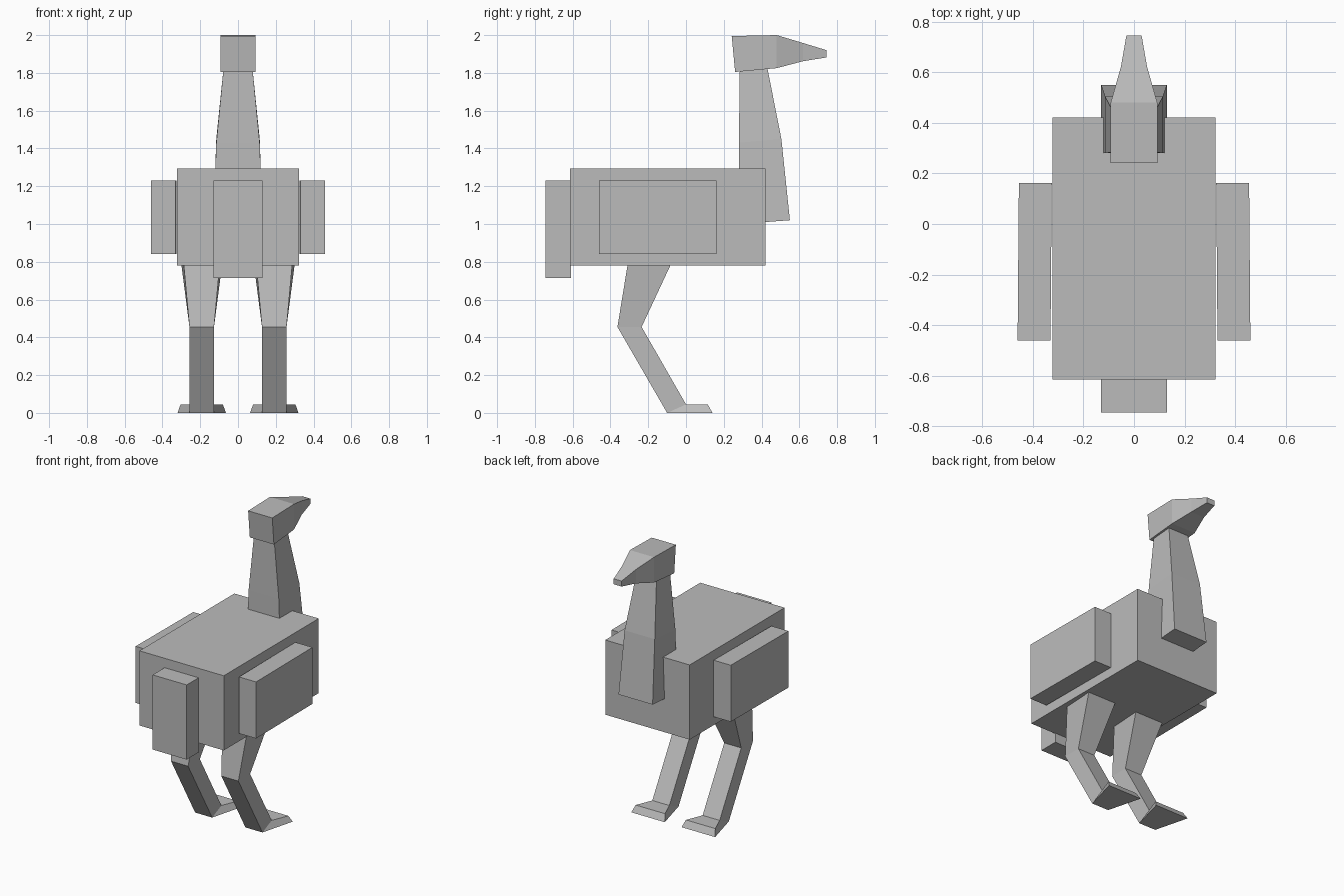
import bpy
import bmesh

cube = bpy.data.objects.get("Cube")
if cube:
    bpy.data.objects.remove(cube, do_unlink=True)

grey = bpy.data.materials.new("plain_grey")
grey.use_nodes = True
COLOUR = (0.5, 0.5, 0.5, 1.0)
grey.diffuse_color = COLOUR
grey.node_tree.nodes["Principled BSDF"].inputs["Base Color"].default_value = COLOUR


def loft(name, rings, centre_x=0.0):
    """Skin four-sided rings; each ring is two (y, z, half width) edges."""
    bm = bmesh.new()
    loops = []
    for (ya, za, wa), (yb, zb, wb) in rings:
        corners = ((-wa, ya, za), (wa, ya, za), (wb, yb, zb), (-wb, yb, zb))
        loops.append([bm.verts.new((centre_x + x, y, z)) for x, y, z in corners])
    for low, high in zip(loops, loops[1:]):
        for i in range(4):
            j = (i + 1) % 4
            bm.faces.new((low[i], low[j], high[j], high[i]))
    bm.faces.new(loops[0])
    bm.faces.new(loops[-1])
    bmesh.ops.recalc_face_normals(bm, faces=bm.faces)
    mesh = bpy.data.meshes.new(name)
    bm.to_mesh(mesh)
    bm.free()
    mesh.materials.append(grey)
    obj = bpy.data.objects.new(name, mesh)
    bpy.context.collection.objects.link(obj)
    return obj


def box(name, half_width, y0, y1, z0, z1, centre_x=0.0):
    w = half_width
    return loft(name, [((y0, z0, w), (y1, z0, w)), ((y0, z1, w), (y1, z1, w))], centre_x)


# Body and hanging tail
box("body", 0.322, -0.615, 0.42, 0.78, 1.295)
box("tail", 0.13, -0.745, -0.61, 0.715, 1.23)

# Neck, tapering upward from the chest
loft("neck", [
    ((0.28, 1.0, 0.13), (0.55, 1.02, 0.13)),
    ((0.28, 1.43, 0.115), (0.505, 1.45, 0.115)),
    ((0.285, 1.84, 0.075), (0.428, 1.84, 0.075)),
])

# Head with a narrowing beak
loft("head", [
    ((0.26, 1.805, 0.092), (0.242, 1.995, 0.092)),
    ((0.48, 1.825, 0.092), (0.48, 2.0, 0.092)),
    ((0.62, 1.862, 0.052), (0.62, 1.958, 0.052)),
    ((0.745, 1.882, 0.03), (0.745, 1.92, 0.03)),
])

for side, sign in (("left", 1), ("right", -1)):
    # Wing, splayed very slightly at the rear
    wing = box(side + "_wing", 0.065, -0.46, 0.162, 0.84, 1.23, sign * 0.39)
    for v in wing.data.vertices:
        if v.co.y < 0:
            v.co.x += sign * 0.005

    # Thigh, shank and splayed foot
    loft(side + "_leg", [
        ((-0.30, 0.84, 0.10), (-0.055, 0.84, 0.115)),
        ((-0.363, 0.455, 0.065), (-0.235, 0.455, 0.065)),
        ((-0.10, 0.0, 0.065), (0.0, 0.045, 0.065)),
        ((0.14, 0.0, 0.128), (0.115, 0.045, 0.112)),
    ], sign * 0.192)
